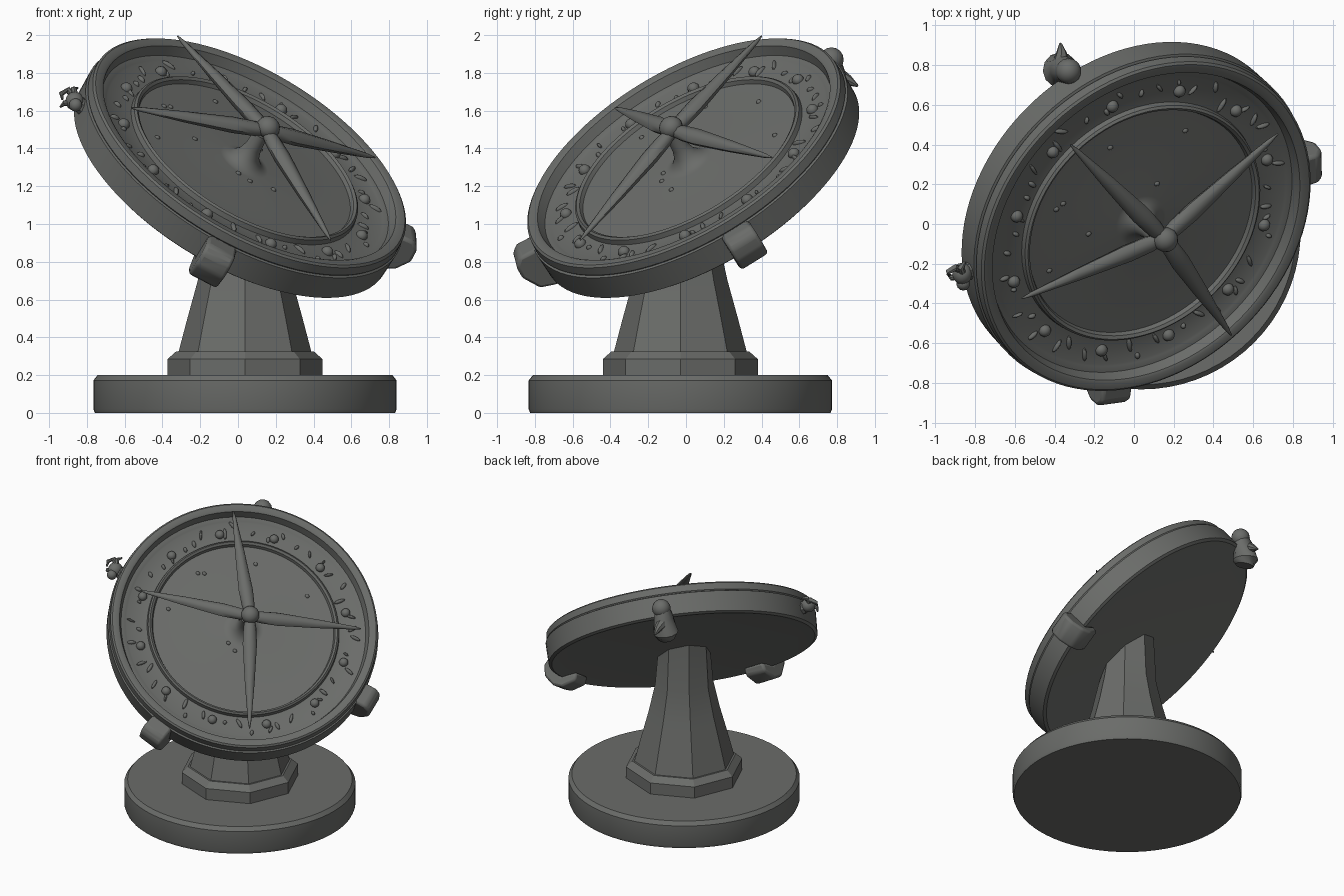
import bpy, bmesh, math, random
from mathutils import Vector, Matrix

if "Cube" in bpy.data.objects:
    bpy.data.objects.remove(bpy.data.objects["Cube"])

random.seed(4)
stone = bpy.data.materials.new("dark grey stone")
stone.diffuse_color = (0.145, 0.15, 0.142, 1)
stone.use_nodes = True
stone.node_tree.nodes["Principled BSDF"].inputs["Base Color"].default_value = stone.diffuse_color

# Tilted frame of the dial: w is the face normal, u points at the right clamp
W = Vector((0.46, -0.46, 0.76)).normalized()
C = Vector((0.007, 0.042, 1.287))
U = Vector((0.895, 0.285, -0.435))
U = (U - W * U.dot(W)).normalized()
V = W.cross(U)
TILT = Matrix.Translation(C) @ Matrix((U, V, W)).transposed().to_4x4()
INV = TILT.inverted()
BASE = Matrix.Translation((0.037, -0.03, 0))


def finish(name, bm, mat=None, smooth=35):
    bmesh.ops.recalc_face_normals(bm, faces=bm.faces[:])
    me = bpy.data.meshes.new(name)
    bm.to_mesh(me)
    bm.free()
    ob = bpy.data.objects.new(name, me)
    bpy.context.collection.objects.link(ob)
    me.materials.append(stone)
    if mat:
        ob.matrix_world = mat
    bpy.ops.object.select_all(action='DESELECT')
    ob.select_set(True)
    bpy.context.view_layer.objects.active = ob
    bpy.ops.object.shade_smooth_by_angle(angle=math.radians(smooth))
    return ob


def lathe(name, profile, n, mat, turn=0.0, smooth=35):
    bm = bmesh.new()
    rings = []
    for r, z in profile:
        rings.append([bm.verts.new((r * math.cos(turn + 2 * math.pi * i / n),
                                    r * math.sin(turn + 2 * math.pi * i / n), z)) for i in range(n)])
    for a, b in zip(rings, rings[1:]):
        for i in range(n):
            bm.faces.new((a[i], a[(i + 1) % n], b[(i + 1) % n], b[i]))
    bm.faces.new(rings[0])
    bm.faces.new(rings[-1])
    return finish(name, bm, mat, smooth)


def ball(bm, pos, size, turn=0.0):
    m = Matrix.Translation(pos) @ Matrix.Rotation(turn, 4, 'Z') @ Matrix.Diagonal((*size, 1))
    bmesh.ops.create_uvsphere(bm, u_segments=14, v_segments=8, radius=1, matrix=m)


def tube(bm, points, radii, n=8):
    # Tapered tube along a path
    pts = [Vector(p) for p in points]
    rings = []
    for i, p in enumerate(pts):
        d = (pts[min(i + 1, len(pts) - 1)] - pts[max(i - 1, 0)]).normalized()
        q = d.to_track_quat('Z', 'Y')
        rings.append([bm.verts.new(p + q @ Vector((math.cos(t) * radii[i], math.sin(t) * radii[i], 0)))
                      for t in (2 * math.pi * k / n for k in range(n))])
    for a, b in zip(rings, rings[1:]):
        for k in range(n):
            bm.faces.new((a[k], a[(k + 1) % n], b[(k + 1) % n], b[k]))
    bm.faces.new(rings[0])
    bm.faces.new(rings[-1])


# Round base, octagonal plinth and flared octagonal neck
lathe("base", [(0.795, 0), (0.803, 0.02), (0.803, 0.172), (0.78, 0.2)], 72, BASE)
lathe("plinth", [(0.41, 0.19), (0.41, 0.285), (0.365, 0.325)], 8, BASE, 0, 20)
neck = lathe("neck", [(0.355, 0.31), (0.305, 0.5), (0.25, 0.7), (0.205, 0.9), (0.185, 1.3)],
             8, BASE, 0, 20)
# Cut the neck top to the slope of the dial underside
for v in neck.data.vertices:
    if v.co.z > 1.2:
        p = BASE @ v.co
        v.co.z -= ((p - C).dot(W) + 0.07) / W.z

# Dial body with raised lip, recessed hour band, raised ring and inner face
lathe("dial", [(0.80, -0.088), (0.92, -0.1), (0.94, -0.088), (0.945, 0.055), (0.932, 0.06),
               (0.938, 0.068), (0.934, 0.116), (0.922, 0.126), (0.885, 0.126), (0.872, 0.118),
               (0.855, 0.065), (0.825, 0.058), (0.815, 0.052), (0.672, 0.052), (0.667, 0.08),
               (0.655, 0.09), (0.64, 0.08), (0.632, 0.058), (0.14, 0.058), (0.12, 0.06),
               (0.09, 0.075), (0.06, 0.11), (0.045, 0.16), (0.04, 0.25)], 96, TILT)

# Studs and worn chip-like marks on the hour band
bm = bmesh.new()
for i in range(12):
    a = 2 * math.pi * i / 12 + 0.2
    ball(bm, (0.735 * math.cos(a), 0.735 * math.sin(a), 0.055), (0.032, 0.032, 0.03))
finish("hour_studs", bm, TILT)
bm = bmesh.new()
for i in range(44):
    a = 2 * math.pi * (i + random.uniform(-0.3, 0.3)) / 44
    r = random.uniform(0.71, 0.80)
    ball(bm, (r * math.cos(a), r * math.sin(a), 0.05),
         (random.uniform(0.015, 0.045), random.uniform(0.008, 0.014), 0.018), a + random.uniform(-0.7, 0.7))
for i in range(10):
    a, r = random.uniform(0, 6.28), random.uniform(0.15, 0.58)
    ball(bm, (r * math.cos(a), r * math.sin(a), 0.055), (0.016, 0.014, 0.014))
finish("band_marks", bm, TILT)

# Four-pointed star with rounded tapering arms
hub = INV @ Vector((0.15, -0.07, 1.495))
bm = bmesh.new()
for tip in ((-0.32, 0.40, 1.995), (0.725, 0.455, 1.352), (0.49, -0.56, 0.915), (-0.565, -0.375, 1.615)):
    end = INV @ Vector(tip)
    d = end - hub
    side = Vector((-d.y, d.x, 0)).normalized()
    up = Vector((0, 0, 1))
    rows = []
    for t, wide, high in ((0, 0.03, 0.03), (0.1, 0.045, 0.038), (0.25, 0.05, 0.04),
                          (0.6, 0.034, 0.028), (0.93, 0.013, 0.012), (1, 0.004, 0.004)):
        p = hub + d * t
        rows.append([bm.verts.new(p + side * wide * math.cos(j * math.pi / 4)
                                  + up * high * math.sin(j * math.pi / 4)) for j in range(8)])
    for a, b in zip(rows, rows[1:]):
        for j in range(8):
            bm.faces.new((a[j], a[(j + 1) % 8], b[(j + 1) % 8], b[j]))
    bm.faces.new(rows[0])
    bm.faces.new(rows[-1])
finish("star_pointer", bm, TILT, 50)
bm = bmesh.new()
ball(bm, hub + Vector((0, 0, 0.022)), (0.064, 0.064, 0.058))
finish("hub_knob", bm, TILT)


# Rounded clamps gripping the lower rim
def clamp(name, pos, extra):
    p = INV @ Vector(pos)
    a = math.atan2(p.y, p.x)
    prof = [(0.80, -0.09), (0.82, -0.15), (0.93, -0.17 - extra), (1.0 + extra, -0.14 - extra),
            (1.055 + extra, -0.06), (1.05 + extra, 0.02), (1.01 + extra, 0.06), (0.92, 0.06),
            (0.92, -0.09)]
    bm = bmesh.new()
    f = bm.faces.new([bm.verts.new((r, -0.085, h)) for r, h in prof])
    ext = bmesh.ops.extrude_face_region(bm, geom=[f])
    bmesh.ops.translate(bm, verts=[v for v in ext["geom"] if isinstance(v, bmesh.types.BMVert)],
                        vec=(0, 0.17, 0))
    ob = finish(name, bm, TILT @ Matrix.Rotation(a, 4, 'Z'), 40)
    mod = ob.modifiers.new("soft edges", 'BEVEL')
    mod.width = 0.018
    mod.segments = 2


clamp("front_clamp", (-0.12, -0.85, 0.81), 0.02)
clamp("right_clamp", (0.9, 0.33, 0.86), 0.0)

# Back ornament: knob on a flared body with a pointed tail
bm = bmesh.new()
ball(bm, (-0.33, 0.77, 1.87), (0.065, 0.065, 0.065))
tube(bm, [(-0.33, 0.765, 1.88), (-0.355, 0.775, 1.80), (-0.37, 0.775, 1.70), (-0.37, 0.765, 1.66)],
     [0.05, 0.07, 0.09, 0.065], 12)
tube(bm, [(-0.37, 0.80, 1.79), (-0.365, 0.86, 1.76), (-0.37, 0.91, 1.73)], [0.045, 0.028, 0.006])
finish("back_ornament", bm)

# Left ornament: small knot with curled tendrils
bm = bmesh.new()
ball(bm, (-0.865, -0.25, 1.65), (0.05, 0.055, 0.05))
ball(bm, (-0.86, -0.30, 1.63), (0.035, 0.035, 0.035))
tube(bm, [(-0.86, -0.24, 1.66), (-0.90, -0.22, 1.71), (-0.935, -0.24, 1.69), (-0.93, -0.26, 1.66)],
     [0.02, 0.018, 0.014, 0.006])
tube(bm, [(-0.86, -0.26, 1.66), (-0.87, -0.22, 1.715), (-0.85, -0.19, 1.72)], [0.022, 0.016, 0.006])
tube(bm, [(-0.87, -0.26, 1.64), (-0.92, -0.27, 1.64), (-0.94, -0.25, 1.62)], [0.02, 0.015, 0.006])
tube(bm, [(-0.865, -0.25, 1.65), (-0.79, -0.22, 1.60)], [0.04, 0.05])
finish("left_ornament", bm)
